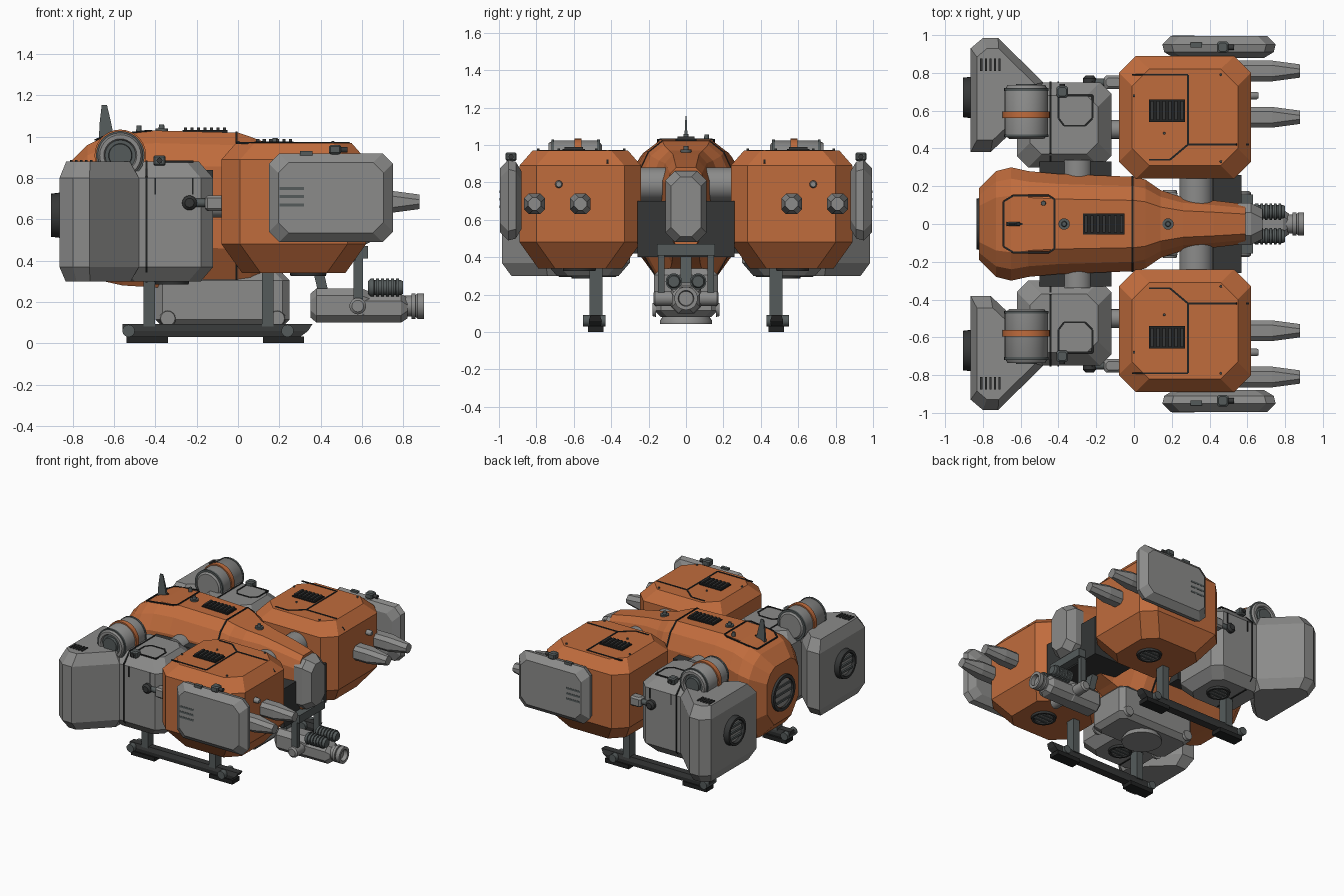
import bpy, bmesh, math
from mathutils import Vector

cube = bpy.data.objects.get("Cube")
if cube:
    bpy.data.objects.remove(cube)


def material(name, r, g, b):
    m = bpy.data.materials.new(name)
    m.use_nodes = True
    m.diffuse_color = (r, g, b, 1)
    m.node_tree.nodes["Principled BSDF"].inputs["Base Color"].default_value = (r, g, b, 1)
    return m


ORANGE = material("orange paint", 0.53, 0.15, 0.046)
GREY = material("grey metal", 0.26, 0.26, 0.255)
STEEL = material("dark steel", 0.09, 0.105, 0.105)
DARK = material("dark frame", 0.035, 0.037, 0.037)
BLACK = material("black rubber", 0.015, 0.016, 0.016)


def loft(name, rings, mat, mirror=False, smooth=False):
    """Skin a list of equal rings, cap both ends, optionally mirror across y."""
    bm = bmesh.new()
    loops = [[bm.verts.new(p) for p in ring] for ring in rings]
    n = len(loops[0])
    for a, b in zip(loops, loops[1:]):
        for i in range(n):
            bm.faces.new((a[i], a[(i + 1) % n], b[(i + 1) % n], b[i]))
    bm.faces.new(loops[0][::-1])
    bm.faces.new(loops[-1])
    bmesh.ops.recalc_face_normals(bm, faces=bm.faces)
    me = bpy.data.meshes.new(name)
    bm.to_mesh(me)
    bm.free()
    me.materials.append(mat)
    if smooth:
        me.polygons.foreach_set("use_smooth", [True] * len(me.polygons))
        me.set_sharp_from_angle(angle=math.radians(35))
    ob = bpy.data.objects.new(name, me)
    bpy.context.collection.objects.link(ob)
    if mirror:
        mod = ob.modifiers.new("mirror", "MIRROR")
        mod.use_axis = (False, True, False)
        mod.use_mirror_merge = False
    return ob


def place(axis, u, v, h):
    return {"z": (u, v, h), "x": (h, u, v), "y": (u, h, v)}[axis]


def ring(axis, h, u0, u1, v0, v1, c=0, inset=0):
    u0, u1, v0, v1 = u0 + inset, u1 - inset, v0 + inset, v1 - inset
    if c:
        pts = [(u0 + c, v0), (u1 - c, v0), (u1, v0 + c), (u1, v1 - c),
               (u1 - c, v1), (u0 + c, v1), (u0, v1 - c), (u0, v0 + c)]
    else:
        pts = [(u0, v0), (u1, v0), (u1, v1), (u0, v1)]
    return [place(axis, u, v, h) for u, v in pts]


def stack(name, axis, span, c, levels, mat, mirror=False):
    return loft(name, [ring(axis, h, *span, c, i) for h, i in levels], mat, mirror)


def box(name, x0, x1, y0, y1, z0, z1, mat, mirror=False, c=0):
    levels = [(z0, c), (z0 + c, 0), (z1 - c, 0), (z1, c)] if c else [(z0, 0), (z1, 0)]
    return stack(name, "z", (x0, x1, y0, y1), c, levels, mat, mirror)


def lathe(name, axis, u, v, profile, mat, mirror=False, n=28):
    rings = [[place(axis, u + r * math.cos(math.tau * i / n), v + r * math.sin(math.tau * i / n), h)
              for i in range(n)] for h, r in profile]
    return loft(name, rings, mat, mirror, True)


def seam(name, pts, mirror=False, w=0.005, mat=BLACK):
    for p, q in zip(pts, pts[1:]):
        p, q = Vector(p), Vector(q)
        side = (q - p).cross(Vector((0, 0, 1))).normalized() * w
        up = Vector((0, 0, 0.004))
        loft(name, [[e - side - up, e + side - up, e + side + up, e - side + up] for e in (p, q)], mat, mirror)


def vent(name, x0, x1, y0, y1, z, mirror=False, slats=6):
    box(name, x0, x1, y0, y1, z - 0.02, z + 0.006, BLACK, mirror)
    step = (x1 - x0) / slats
    for i in range(slats):
        x = x0 + step * i
        box(name + "_slat", x + step * 0.25, x + step * 0.75, y0 + 0.01, y1 - 0.01, z, z + 0.018, DARK, mirror)


def port(name, axis, u, v, h, out, r, mirror=False):
    """Open dark ring with a recessed grille; out is the signed ring height."""
    lathe(name + "_ring", axis, u, v, [(h, r), (h + out, r * 0.95), (h + out, r * 0.78), (h + out * 0.2, r * 0.76)],
          DARK, mirror)
    lathe(name + "_core", axis, u, v, [(h, r * 0.74), (h + out * 0.5, r * 0.74)], GREY, mirror)
    for k in (-0.4, 0, 0.4):
        a, b = sorted((h, h + out * 0.8))
        half = r * 0.68 * math.sqrt(1 - k * k)
        stack(name + "_bar", axis, (u - half, u + half, v + r * k - 0.008, v + r * k + 0.008), 0,
              [(a, 0), (b, 0)], STEEL, mirror)


# Central hull: lofted faceted sections (x, half width, bottom, top)
def hull_section(x, w, bot, top, grow=0):
    w, bot, top = w + grow, bot - grow, top + grow
    t = top - bot
    right = [(0.5 * w, top), (0.8 * w, top - 0.08 * t), (w, top - 0.22 * t), (w, bot + 0.26 * t), (0.55 * w, bot)]
    return [(x, y, z) for y, z in right] + [(x, -y, z) for y, z in right[::-1]]


hull = [(-0.82, 0.19, 0.43, 0.87), (-0.73, 0.28, 0.33, 0.96), (-0.65, 0.3, 0.3, 1.0), (-0.56, 0.28, 0.28, 1.02),
        (-0.4, 0.265, 0.27, 1.03), (0, 0.25, 0.26, 1.02), (0.06, 0.235, 0.27, 1.0), (0.14, 0.18, 0.3, 0.97),
        (0.26, 0.14, 0.36, 0.95), (0.42, 0.125, 0.42, 0.92), (0.59, 0.105, 0.47, 0.88)]
loft("hull", [hull_section(*s) for s in hull], ORANGE)
loft("hull_seam", [hull_section(x, 0.25, 0.26, 1.02, 0.005) for x in (-0.013, -0.003)], BLACK)
stack("nose_cap", "x", (-0.11, 0.11, 0.48, 0.86), 0.05, [(0.55, 0), (0.62, 0), (0.68, 0.03)], GREY)
port("rear_port", "x", 0, 0.64, -0.81, -0.025, 0.14)
vent("hull_vent", -0.27, -0.05, -0.055, 0.055, 1.027, slats=7)
hatch = [(-0.42, 0, 1.03), (-0.42, 0.13, 1.03), (-0.45, 0.15, 1.028), (-0.64, 0.15, 1.005), (-0.69, 0.12, 0.985),
         (-0.69, 0, 0.985)]
seam("hatch_seam", hatch, True)
seam("hatch_handle", [(-0.67, 0, 0.997), (-0.59, 0, 1.017)])
for x, z in ((-0.37, 1.025), (0.18, 0.96)):
    lathe("beacon", "z", x, 0, [(z, 0.03), (z + 0.015, 0.03), (z + 0.015, 0.015), (z + 0.035, 0.012)], STEEL)
lathe("hatch_bolt", "z", -0.48, 0.11, [(1.01, 0.014), (1.055, 0.012)], STEEL)
loft("tail_fin", [ring("z", 0.97, -0.675, -0.595, -0.012, 0.012), ring("z", 1.07, -0.67, -0.615, -0.007, 0.007),
                  ring("z", 1.155, -0.66, -0.635, -0.003, 0.003)], STEEL)

# Cross frames and round couplings between hull and pods
box("front_frame", 0.25, 0.57, -0.26, 0.26, 0.4, 0.7, DARK)
box("rear_frame", -0.5, -0.12, -0.33, 0.33, 0.42, 0.84, DARK)
lathe("front_coupling", "y", 0.33, 0.79, [(0.1, 0.09), (0.26, 0.09)], GREY, True)
lathe("rear_coupling", "y", -0.3, 0.8, [(0.2, 0.08), (0.34, 0.08)], GREY, True)

# Front pods
stack("pod", "z", (-0.08, 0.62, 0.24, 0.89), 0.09,
      [(0.34, 0.1), (0.48, 0), (0.89, 0), (0.97, 0.07)], ORANGE, True)
vent("pod_vent", 0.08, 0.27, 0.54, 0.66, 0.972, True)
seam("pod_seam", [(-0.01, 0.79, 0.97), (0.285, 0.79, 0.97), (0.285, 0.42, 0.97), (0.54, 0.42, 0.97), (0.61, 0.42, 0.9)],
     True)
seam("pod_seam", [(0.285, 0.42, 0.97), (0.19, 0.34, 0.97), (0.08, 0.34, 0.97)], True)
for x, y in ((0.46, 0.79), (0.46, 0.33), (0.0, 0.68), (0.16, 0.48)):
    lathe("pod_bolt", "z", x, y, [(0.96, 0.008), (0.98, 0.006)], STEEL, True, 8)
lathe("pod_lamp", "x", 0.68, 0.79, [(0.6, 0.02), (0.65, 0.02), (0.66, 0.014)], GREY, True, 16)
port("pod_belly_port", "z", 0.34, 0.57, 0.345, -0.02, 0.09, True)
for y in (0.565, 0.81):
    stack("pod_gun", "x", (y - 0.055, y + 0.055, 0.63, 0.74), 0.025,
          [(0.55, 0), (0.73, 0), (0.88, 0.02)], GREY, True)

# Side shields with slots and a small sensor
stack("side_shield", "y", (0.15, 0.75, 0.49, 0.92), 0.05,
      [(0.88, 0.06), (0.91, 0.01), (0.95, 0), (0.995, 0.045)], GREY, True)
for z in (0.67, 0.71, 0.75):
    box("shield_slot", 0.2, 0.32, 0.99, 0.997, z - 0.007, z + 0.007, STEEL, True)
box("shield_sensor", 0.44, 0.5, 0.905, 0.965, 0.915, 0.96, STEEL, True, 0.008)
lathe("sensor_lens", "x", 0.935, 0.937, [(0.49, 0.014), (0.53, 0.014)], DARK, True, 12)
box("shield_clip", 0.3, 0.36, 0.935, 0.96, 0.91, 0.93, STEEL, True)

# Rear engine blocks
stack("engine_block", "z", (-0.62, -0.12, 0.3, 0.75), 0.06,
      [(0.3, 0.06), (0.37, 0), (0.8, 0), (0.88, 0.07)], GREY, True)
loft("block_seam", [ring("x", x, 0.3, 0.754, 0.295, 0.884, 0.075) for x in (-0.448, -0.438)], BLACK, True)
seam("block_hatch", [(-0.4, 0.68, 0.88), (-0.4, 0.56, 0.88), (-0.37, 0.52, 0.88), (-0.26, 0.52, 0.88),
                     (-0.22, 0.56, 0.88), (-0.22, 0.68, 0.88), (-0.4, 0.68, 0.88)], True)
for x in (-0.4, -0.22):
    box("block_groove", x - 0.004, x + 0.004, 0.745, 0.754, 0.72, 0.8, BLACK, True)
box("block_sensor", -0.41, -0.35, 0.67, 0.73, 0.86, 0.91, STEEL, True, 0.008)
lathe("block_lens", "y", -0.38, 0.885, [(0.72, 0.014), (0.74, 0.014)], DARK, True, 12)
port("block_belly_port", "z", -0.32, 0.53, 0.305, -0.02, 0.085, True)

# Rear wing panels: an angled plan drawn in at top and bottom
plan = [(-0.865, 0.38), (-0.76, 0.38), (-0.6, 0.53), (-0.48, 0.68), (-0.48, 0.75), (-0.72, 0.985), (-0.8, 0.985),
        (-0.865, 0.93)]
loft("wing_panel", [[(-0.7 + (x + 0.7) * s, 0.7 + (y - 0.7) * s, z) for x, y in plan]
                    for z, s in ((0.3, 0.82), (0.37, 1), (0.8, 1), (0.88, 0.8))], GREY, True)
vent("wing_vent", -0.82, -0.7, 0.8, 0.885, 0.87, True, 5)
port("wing_port", "x", 0.67, 0.62, -0.86, -0.045, 0.11, True)

# Turbines on top of the engine blocks
lathe("turbine", "y", -0.57, 0.91, [(0.45, 0.09), (0.47, 0.115), (0.71, 0.115), (0.735, 0.1), (0.735, 0.08),
                                    (0.71, 0.07)], GREY, True)
lathe("turbine_band", "y", -0.57, 0.91, [(0.56, 0.125), (0.595, 0.125)], ORANGE, True)
for y in (0.46, 0.705):
    lathe("turbine_rim", "y", -0.57, 0.91, [(y, 0.118), (y + 0.015, 0.118)], STEEL, True)
lathe("turbine_core", "y", -0.57, 0.91, [(0.7, 0.06), (0.74, 0.055)], STEEL, True)
box("turbine_mount", -0.66, -0.48, 0.5, 0.68, 0.78, 0.88, GREY, True)

# Links from engine blocks to pods
lathe("link_rod", "x", 0.75, 0.68, [(-0.24, 0.02), (-0.08, 0.02)], STEEL, True, 12)
lathe("link_joint", "y", -0.235, 0.68, [(0.72, 0.036), (0.77, 0.036), (0.785, 0.022)], DARK, True, 16)
box("link_socket", -0.16, -0.06, 0.715, 0.785, 0.64, 0.715, GREY, True, 0.012)
lathe("inner_link", "x", 0.5, 0.66, [(-0.16, 0.05), (-0.04, 0.05)], GREY, True, 16)

# Landing skids
loft("skid", [ring("z", 0.03, -0.53, 0.3, 0.455, 0.515), ring("z", 0.06, -0.56, 0.34, 0.45, 0.52),
              ring("z", 0.092, -0.56, 0.36, 0.46, 0.51)], DARK, True)
for leg_x, pad_x, bolt_x in ((-0.43, -0.44, -0.53), (0.145, 0.22, 0.24)):
    box("skid_leg", leg_x - 0.028, leg_x + 0.028, 0.447, 0.517, 0.08, 0.42, STEEL, True)
    box("skid_pad", pad_x - 0.1, pad_x + 0.1, 0.44, 0.525, 0, 0.032, BLACK, True)
    lathe("skid_bolt", "y", bolt_x, 0.06, [(0.43, 0.03), (0.55, 0.03)], STEEL, True, 16)

# Belly housing and its landing disc
box("belly_housing", -0.4, 0.25, -0.17, 0.17, 0.08, 0.34, GREY, c=0.035)
lathe("belly_disc", "z", -0.07, 0, [(0.09, 0.12), (0.06, 0.14), (0.042, 0.14)], GREY)
for x in (-0.34, 0.19):
    lathe("belly_lamp", "y", x, 0.12, [(0.16, 0.04), (0.18, 0.035)], GREY, True, 16)

# Chin gun on its yoke
box("yoke_bar", 0.55, 0.63, -0.155, 0.155, 0.41, 0.47, STEEL)
box("yoke_arm", 0.56, 0.605, 0.115, 0.15, 0.17, 0.43, STEEL, True)
lathe("yoke_pivot", "y", 0.58, 0.18, [(0.06, 0.04), (0.165, 0.04), (0.175, 0.028)], GREY, True)
stack("gun_body", "x", (-0.08, 0.08, 0.1, 0.265), 0.035, [(0.35, 0.025), (0.38, 0), (0.6, 0), (0.65, 0.02)], GREY)
stack("gun_shroud", "x", (-0.075, 0.075, 0.1, 0.24), 0.035, [(0.6, 0), (0.79, 0), (0.82, 0.02)], GREY)
lathe("gun_muzzle", "x", 0, 0.18, [(0.8, 0.05), (0.84, 0.05), (0.84, 0.062), (0.86, 0.062), (0.86, 0.052),
                                   (0.87, 0.062), (0.9, 0.062), (0.9, 0.042), (0.87, 0.038)], GREY)
ribs = [(0.63, 0.03), (0.64, 0.042)]
for i in range(6):
    x = 0.645 + i * 0.024
    ribs += [(x, 0.044), (x + 0.014, 0.044), (x + 0.015, 0.036), (x + 0.023, 0.036)]
lathe("gun_canister", "x", 0.065, 0.27, ribs + [(0.8, 0.03)], STEEL, True, 16)
loft("gun_strut", [ring("z", 0.24, 0.39, 0.44, -0.03, 0.03), ring("z", 0.45, 0.34, 0.39, -0.03, 0.03)], STEEL)
